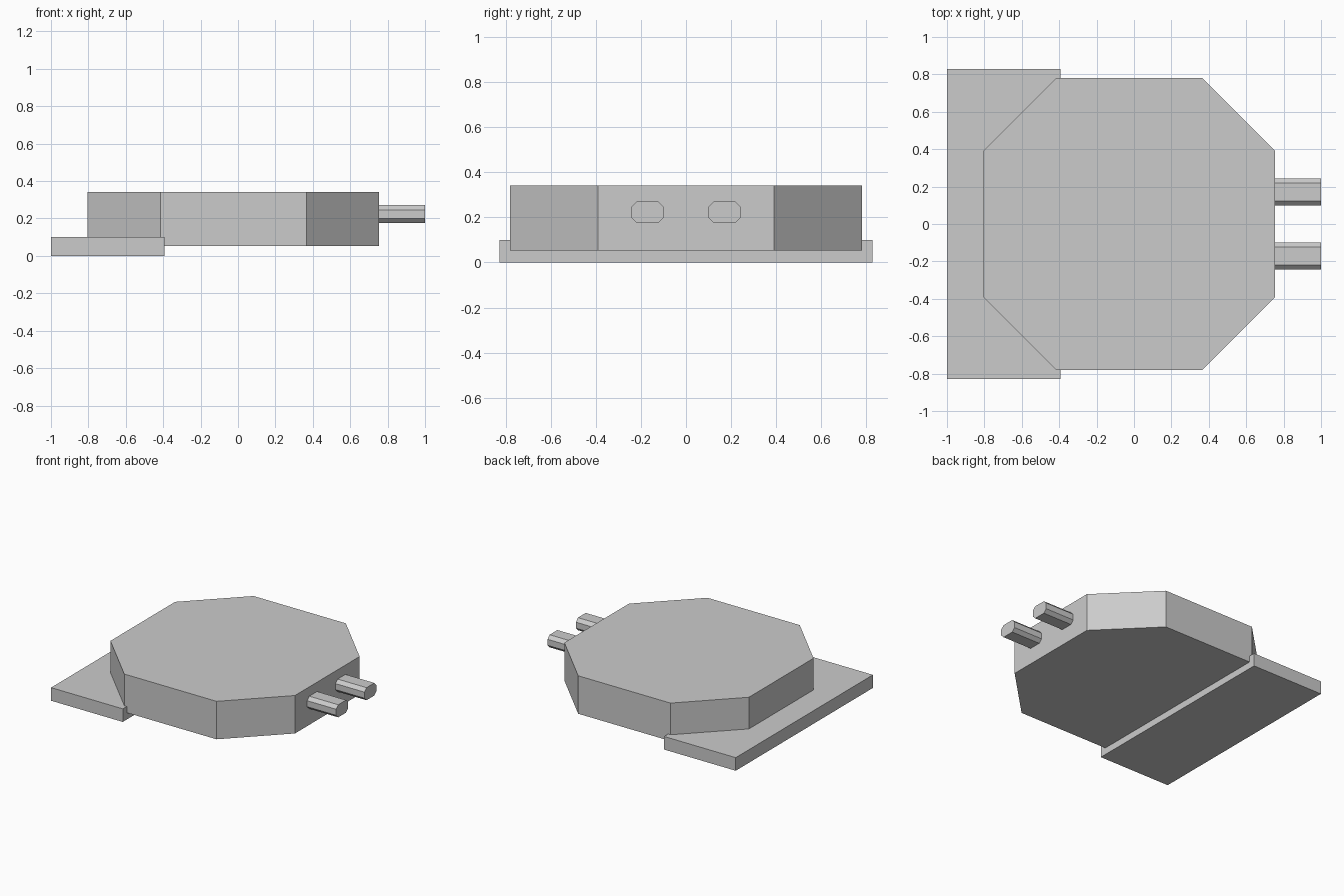
import bpy
import bmesh
from mathutils import Vector

cube = bpy.data.objects.get("Cube")
if cube:
    bpy.data.objects.remove(cube, do_unlink=True)

grey = bpy.data.materials.new("plain_grey")
grey.use_nodes = True
colour = (0.6, 0.6, 0.6, 1)
grey.diffuse_color = colour
grey.node_tree.nodes["Principled BSDF"].inputs["Base Color"].default_value = colour


def chamfered(half_u, half_v, cut):
    """Outline of a rectangle with its corners cut off, counter-clockwise."""
    if not cut:
        return [(half_u, half_v), (-half_u, half_v), (-half_u, -half_v), (half_u, -half_v)]
    u, v = half_u - cut, half_v - cut
    return [(half_u, -v), (half_u, v), (u, half_v), (-u, half_v),
            (-half_u, v), (-half_u, -v), (-u, -half_v), (u, -half_v)]


def prism(name, outline, origin, u_axis, v_axis, depth):
    """Extrude an outline lying on two axes along their normal."""
    u_axis, v_axis = Vector(u_axis), Vector(v_axis)
    bm = bmesh.new()
    face = bm.faces.new([bm.verts.new(u_axis * u + v_axis * v) for u, v in outline])
    result = bmesh.ops.extrude_face_region(bm, geom=[face], use_keep_orig=True)
    verts = [g for g in result["geom"] if isinstance(g, bmesh.types.BMVert)]
    bmesh.ops.translate(bm, verts=verts, vec=u_axis.cross(v_axis) * depth)
    bmesh.ops.recalc_face_normals(bm, faces=bm.faces)
    mesh = bpy.data.meshes.new(name)
    bm.to_mesh(mesh)
    bm.free()
    mesh.materials.append(grey)
    obj = bpy.data.objects.new(name, mesh)
    obj.location = origin
    bpy.context.collection.objects.link(obj)
    return obj


X, Y, Z = (1, 0, 0), (0, 1, 0), (0, 0, 1)

# Flat plate under one side
prism("base_plate", chamfered(0.303, 0.828, 0), (-0.697, 0, 0), X, Y, 0.1)

# Eight-sided body
prism("octagonal_body", chamfered(0.78, 0.78, 0.39), (-0.025, 0, 0.052), X, Y, 0.29)

# Pair of pins on the +x face, set slightly into the body
for name, side in (("back_pin", 1), ("front_pin", -1)):
    prism(name, chamfered(0.072, 0.048, 0.025), (0.74, side * 0.171, 0.223), Y, Z, 0.26)
